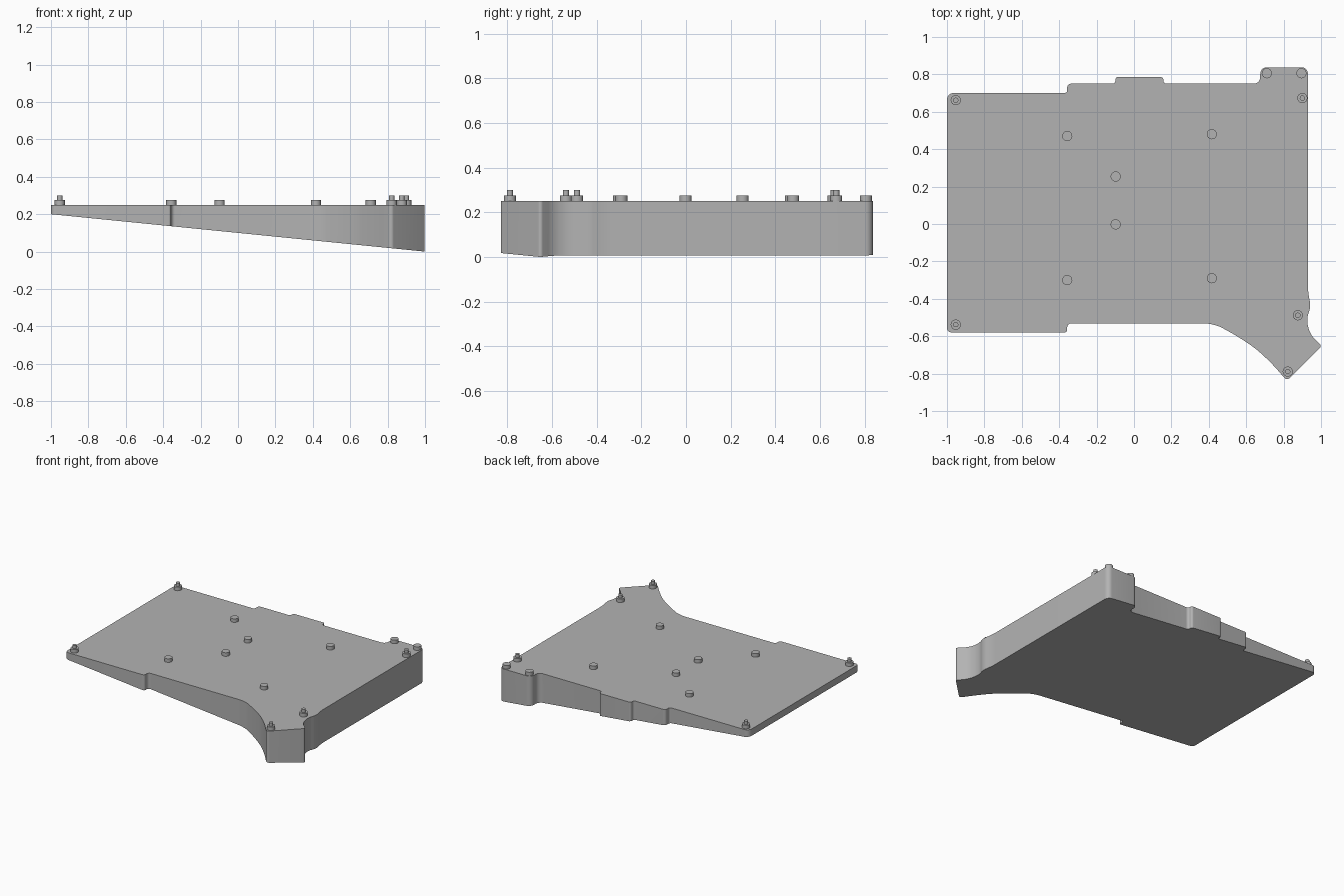
import bpy, bmesh, math
from mathutils import Vector

if "Cube" in bpy.data.objects:
    bpy.data.objects.remove(bpy.data.objects["Cube"], do_unlink=True)

GREY = 0.45
mat = bpy.data.materials.new("plain grey")
mat.use_nodes = True
mat.diffuse_color = (GREY, GREY, GREY, 1)
mat.node_tree.nodes["Principled BSDF"].inputs["Base Color"].default_value = (GREY, GREY, GREY, 1)

TOP = 0.25


def finish(name, bm):
    """Turn a bmesh into a shaded, coloured object."""
    bmesh.ops.recalc_face_normals(bm, faces=bm.faces)
    mesh = bpy.data.meshes.new(name)
    bm.to_mesh(mesh)
    bm.free()
    mesh.materials.append(mat)
    obj = bpy.data.objects.new(name, mesh)
    bpy.context.collection.objects.link(obj)
    bpy.ops.object.select_all(action='DESELECT')
    obj.select_set(True)
    bpy.context.view_layer.objects.active = obj
    bpy.ops.object.shade_smooth_by_angle(angle=math.radians(30))
    return obj


def rounded(corners, steps=8):
    """Outline whose corners (x, y, radius) are rounded off."""
    out = []
    for i, (x, y, r) in enumerate(corners):
        p = Vector((x, y))
        if r == 0:
            out.append(p)
            continue
        before = Vector(corners[i - 1][:2]) - p
        after = Vector(corners[(i + 1) % len(corners)][:2]) - p
        a = p + before.normalized() * min(r, before.length * 0.49)
        b = p + after.normalized() * min(r, after.length * 0.49)
        for k in range(steps + 1):
            t = k / steps
            # weighted curve, equal to a circular arc at right angles
            w = math.sqrt(0.5) * 2 * t * (1 - t)
            u, v = (1 - t) ** 2, t ** 2
            out.append((a * u + p * w + b * v) / (u + w + v))
    return out


# Plate outline, counter-clockwise from the front right corner
outline = rounded([
    (-1, -0.58, 0.025), (-0.357, -0.58, 0.015), (-0.357, -0.532, 0.02),
    (0.43, -0.532, 0.05), (0.597, -0.625, 0.12), (0.71, -0.715, 0.1),
    (0.818, -0.838, 0.02), (1.004, -0.652, 0.015), (0.945, -0.595, 0.03),
    (0.92, -0.515, 0.06), (0.945, -0.44, 0.025), (0.93, -0.36, 0.03),
    (0.93, 0.838, 0.035), (0.675, 0.838, 0.035), (0.675, 0.75, 0.035),
    (0.157, 0.75, 0.02), (0.157, 0.786, 0.015), (-0.1, 0.786, 0.015),
    (-0.1, 0.75, 0.015), (-0.357, 0.75, 0.02), (-0.357, 0.7, 0.015),
    (-1, 0.7, 0.035)])

# Wedge plate: flat top, underside sloping down toward the left side
bm = bmesh.new()
upper = [bm.verts.new((p.x, p.y, TOP)) for p in outline]
lower = [bm.verts.new((p.x, p.y, 0.1 * (1 - p.x))) for p in outline]
bm.faces.new(upper)
bm.faces.new(lower[::-1])
for i in range(len(outline)):
    j = (i + 1) % len(outline)
    bm.faces.new((lower[i], lower[j], upper[j], upper[i]))
finish("wedge_plate", bm)


def standoff(name, x, y, pin):
    """Round boss, with a thinner locating pin on top where asked."""
    rings = [(0.027, TOP - 0.005), (0.027, 0.276)]
    if pin:
        rings += [(0.014, 0.276), (0.014, 0.299)]
    bm = bmesh.new()
    loops = []
    for r, z in rings:
        loops.append([bm.verts.new((x + r * math.cos(a), y + r * math.sin(a), z))
                      for a in (math.tau * k / 32 for k in range(32))])
    for low, high in zip(loops, loops[1:]):
        for k in range(32):
            n = (k + 1) % 32
            bm.faces.new((low[k], low[n], high[n], high[k]))
    bm.faces.new(loops[0][::-1])
    bm.faces.new(loops[-1])
    finish(name, bm)


# Bosses with pins around the rim
for x, y in [(-0.953, 0.662), (-0.953, -0.538), (0.9, 0.673),
             (0.876, -0.488), (0.822, -0.789)]:
    standoff("pinned_standoff", x, y, True)

# Plain support bosses
for x, y in [(-0.357, 0.47), (-0.357, -0.3), (-0.098, 0.254), (-0.098, -0.002),
             (0.416, 0.48), (0.416, -0.29), (0.71, 0.806), (0.895, 0.806)]:
    standoff("plain_standoff", x, y, False)
